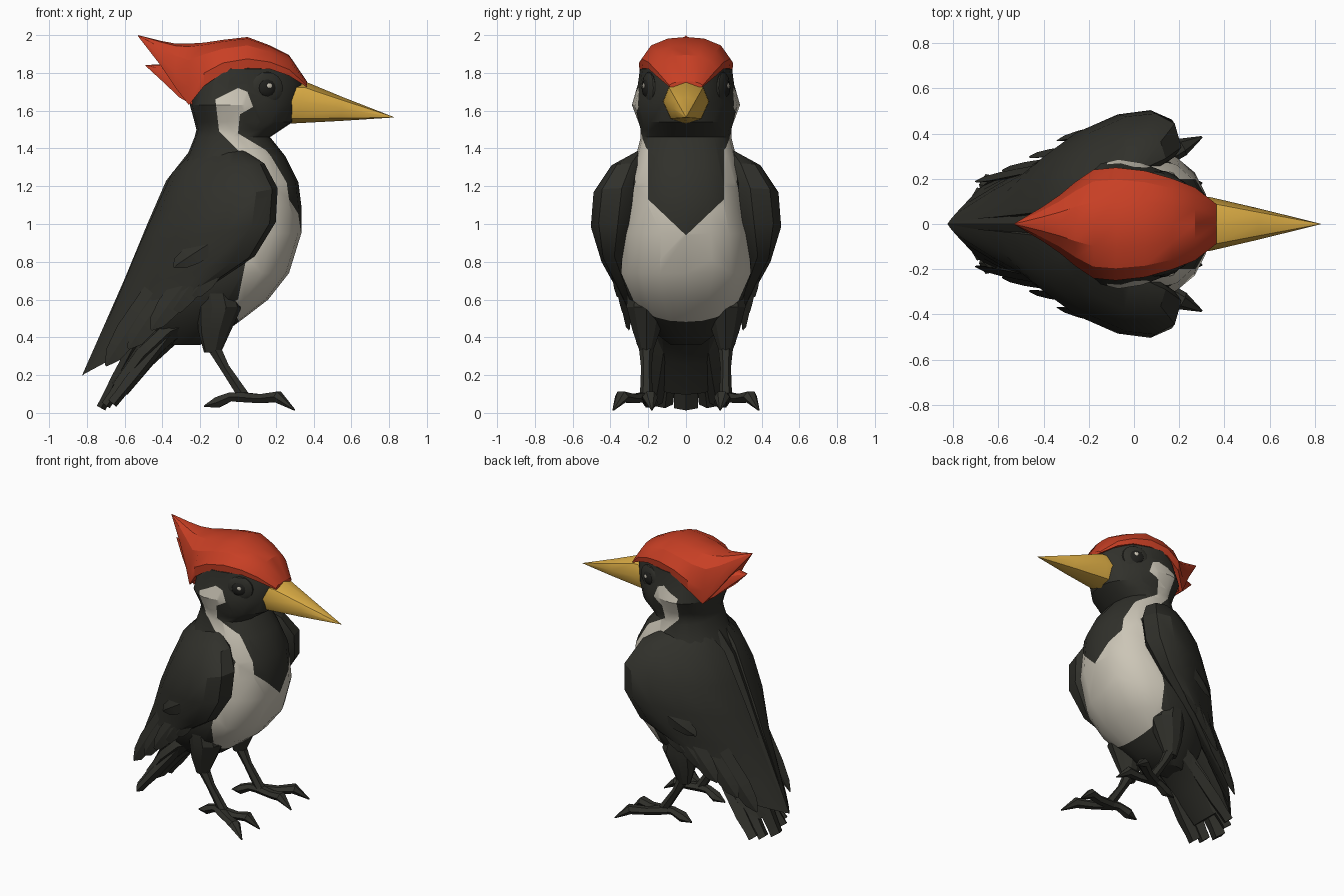
import bpy, bmesh
from math import cos, sin, pi, copysign
from mathutils import Vector

cube = bpy.data.objects.get("Cube")
if cube:
    bpy.data.objects.remove(cube, do_unlink=True)


def material(name, rgb):
    m = bpy.data.materials.new(name)
    m.use_nodes = True
    m.diffuse_color = (*rgb, 1)
    m.node_tree.nodes["Principled BSDF"].inputs["Base Color"].default_value = (*rgb, 1)
    return m


BLACK = material("charcoal feathers", (.03, .03, .024))
WHITE = material("cream feathers", (.6, .56, .47))
RED = material("red crest", (.58, .05, .018))
YELLOW = material("yellow beak", (.72, .42, .06))
EYE = material("dark eye", (.014, .014, .012))


def finish(name, bm, mats, angle=.5):
    bmesh.ops.recalc_face_normals(bm, faces=bm.faces)
    mesh = bpy.data.meshes.new(name)
    bm.to_mesh(mesh)
    bm.free()
    for m in mats:
        mesh.materials.append(m)
    ob = bpy.data.objects.new(name, mesh)
    bpy.context.collection.objects.link(ob)
    bpy.ops.object.select_all(action='DESELECT')
    ob.select_set(True)
    bpy.context.view_layer.objects.active = ob
    bpy.ops.object.shade_smooth_by_angle(angle=angle)
    return ob


def loft_mesh(rings):
    bm = bmesh.new()
    loops = [[bm.verts.new(p) for p in r] for r in rings]
    n = len(loops[0])
    for a, b in zip(loops, loops[1:]):
        for i in range(n):
            j = (i + 1) % n
            bm.faces.new((a[i], a[j], b[j], b[i]))
    bm.faces.new(loops[0])
    bm.faces.new(loops[-1])
    return bm


def loft(name, rings, mat, angle=.5):
    return finish(name, loft_mesh(rings), [mat], angle)


def rounded(n, power=2.3):
    """Unit superellipse points."""
    out = []
    for i in range(n):
        c, s = cos(2 * pi * i / n), sin(2 * pi * i / n)
        out.append((copysign(abs(c) ** (2 / power), c), copysign(abs(s) ** (2 / power), s)))
    return out


def tube(name, path, radii, n=6, flat=1.0):
    """Tapered limb along a path; flat squashes it vertically."""
    pts = [Vector(p) for p in path]
    rings = []
    for i, p in enumerate(pts):
        d = (pts[min(i + 1, len(pts) - 1)] - pts[max(i - 1, 0)]).normalized()
        u = d.cross(Vector((0, 0, 1))).normalized()
        v = u.cross(d)
        rings.append([p + u * c * radii[i] + v * s * radii[i] * flat for c, s in rounded(n, 2)])
    return loft(name, rings, BLACK)


def feather(name, base, tip, width, side_dir, thick=.018, end=.1):
    """Long blade, widest past its middle."""
    b, t, w = Vector(base), Vector(tip), Vector(side_dir).normalized()
    up = (t - b).cross(w).normalized()
    rings = []
    for f, k in ((0, .6), (.4, .95), (.72, 1), (.9, max(.7, end)), (1, end)):
        p = b.lerp(t, f)
        rings.append([p + w * width * k, p + up * thick * k, p - w * width * k, p - up * thick * k])
    return loft(name, rings, BLACK, .3)


def inside(x, y, poly):
    hit = False
    for (ax, ay), (bx, by) in zip(poly, poly[1:] + poly[:1]):
        if (ay > y) != (by > y) and x < (bx - ax) * (y - ay) / (by - ay) + ax:
            hit = not hit
    return hit


def score(bm, poly, axis):
    """Cut the mesh along polygon edges drawn in the (axis, z) plane."""
    for a, b in zip(poly, poly[1:] + poly[:1]):
        lo = [min(a[k], b[k]) for k in (0, 1)]
        hi = [max(a[k], b[k]) for k in (0, 1)]
        faces = []
        for f in bm.faces:
            us = [v.co[axis] for v in f.verts]
            zs = [v.co.z for v in f.verts]
            if min(us) <= hi[0] and max(us) >= lo[0] and min(zs) <= hi[1] and max(zs) >= lo[1]:
                faces.append(f)
        normal = Vector((0, 0, a[0] - b[0]))
        normal[axis] = b[1] - a[1]
        point = Vector((0, 0, a[1]))
        point[axis] = a[0]
        edges = {e for f in faces for e in f.edges}
        verts = {v for f in faces for v in f.verts}
        bmesh.ops.bisect_plane(bm, geom=faces + list(edges) + list(verts), dist=1e-5,
                               plane_co=point, plane_no=normal)


# Body and head: stacked rings of height, back, front, half width.
# The head narrows forward, the belly widens forward.
body = [(.36, -.42, -.2, .08), (.42, -.46, -.08, .16), (.5, -.5, .03, .23), (.6, -.52, .16, .3),
        (.74, -.51, .27, .345), (.95, -.46, .335, .33), (1.1, -.41, .335, .32),
        (1.22, -.36, .32, .31), (1.36, -.27, .25, .265), (1.46, -.23, .17, .24),
        (1.5, -.22, .23, .24), (1.54, -.23, .29, .25), (1.63, -.255, .325, .27),
        (1.74, -.24, .345, .24), (1.82, -.2, .305, .23), (1.9, -.14, .16, .14)]
rings = []
for z, b, f, w in body:
    taper = .3 * min(max((z - 1.45) / .18, 0), 1) if z > 1 else -.12
    rings.append([((b + f) / 2 + (f - b) / 2 * c, w * s * (1 - taper * c), z)
                  for c, s in rounded(20)])
bm = loft_mesh(rings)
cream = [(-.12, 1.66), (0, 1.72), (.05, 1.7), (.08, 1.62), (.01, 1.58), (0, 1.48), (.2, 1.36),
         (.5, 1.36), (.5, .36), (.02, .45), (-.04, .58), (0, .6), (.04, .8), (.08, 1),
         (.17, 1.22), (.02, 1.37), (-.1, 1.49)]
bib = [(0, .94), (.2, 1.13), (.2, 1.5), (-.2, 1.5), (-.2, 1.13)]
score(bm, cream, 0)
score(bm, bib, 1)
for f in bm.faces:
    p = f.calc_center_median()
    white = inside(p.x, p.z, cream) and not (p.x > .1 and inside(p.y, p.z, bib))
    f.material_index = int(white)
finish("body_and_head", bm, [BLACK, WHITE])


# Crest: arches of position, lower edge, top, half width
def arch(x, low, top, w):
    h = top - low
    half = [(.96, 0), (.98, .3), (.77, .73), (.4, .95)]
    pts = [(k * w, low + h * t) for k, t in half] + [(0, top)]
    pts += [(-k * w, low + h * t) for k, t in reversed(half)]
    return [(x, y, z) for y, z in pts]


loft("crest", [arch(*s) for s in (
    (.365, 1.725, 1.755, .09), (.27, 1.785, 1.895, .165), (.17, 1.82, 1.945, .205),
    (.05, 1.825, 1.99, .24), (-.08, 1.8, 1.975, .255), (-.18, 1.73, 1.96, .245),
    (-.26, 1.63, 1.955, .19), (-.33, 1.72, 1.955, .13), (-.41, 1.84, 1.97, .075),
    (-.53, 1.995, 2, .002))], RED)
loft("crest_lower_point", [arch(*s) for s in (
    (-.24, 1.63, 1.9, .17), (-.31, 1.67, 1.87, .13), (-.4, 1.755, 1.845, .07),
    (-.49, 1.838, 1.842, .002))], RED)

# Beak: eight sided cone with a slanted base
outline = [(0, .115), (.09, .085), (.12, .01), (.08, -.08),
           (0, -.105), (-.08, -.08), (-.12, .01), (-.09, .085)]
loft("beak", [[(x + slant * dz, y * k, z + dz * k) for y, dz in outline]
              for x, z, k, slant in ((.26, 1.638, 1.02, .2), (.33, 1.638, 1, .25),
                                     (.55, 1.607, .58, 0), (.825, 1.565, .01, 0))], YELLOW, .8)

# Mantle: ridge of back feathers running down to a point between the wings
loft("mantle", [[(x, 0, z), (x + .25 * w, .6 * w, z - .1 * w), (x + .7 * w, w, z - .3 * w),
                 (x + w, 0, z - .4 * w), (x + .7 * w, -w, z - .3 * w),
                 (x + .25 * w, -.6 * w, z - .1 * w)]
                for x, z, w in ((-.23, 1.42, .17), (-.38, 1.23, .21), (-.48, 1, .21),
                                (-.6, .71, .17), (-.71, .46, .11), (-.825, .2, .004))], BLACK, .8)

# Paired parts
for s, side in ((1, "left"), (-1, "right")):
    # Eye with rim and glint, turned slightly forward
    for part, size, at, mat in (("eye_rim", (.085, .022, .085), (.155, .197, 1.72), BLACK),
                                ("eye", (.05, .026, .05), (.155, .204, 1.72), EYE),
                                ("eye_glint", (.014, .005, .014), (.167, .225, 1.732), WHITE)):
        bm = bmesh.new()
        bmesh.ops.create_uvsphere(bm, u_segments=14, v_segments=8, radius=1)
        for v in bm.verts:
            dx, dy, dz = (a * b for a, b in zip(v.co, size))
            v.co = Vector((at[0] + dx, s * (at[1] + dy - .35 * dx), at[2] + dz))
        finish(side + "_" + part, bm, [mat])

    # Folded wing: back edge, front edge, thickness
    sections = [((-.2, .1, 1.42), (.03, .24, 1.39), .03),
                ((-.35, .06, 1.27), (.14, .29, 1.32), .18),
                ((-.44, .05, 1.07), (.21, .34, 1.19), .25),
                ((-.53, .04, .87), (.2, .36, 1.01), .25),
                ((-.62, .03, .65), (.09, .38, .83), .16),
                ((-.72, .02, .42), (-.24, .3, .61), .09),
                ((-.825, 0, .2), (-.64, .19, .3), .012)]
    rings = []
    for back, front, thick in sections:
        b, f = Vector(back), Vector(front)
        ring = []
        for c, k in rounded(14, 2.2):
            p = (b + f) / 2 + (f - b) / 2 * c
            p.y += thick * (k if k > 0 else .25 * k)
            ring.append((p.x, s * p.y, p.z))
        rings.append(ring)
    loft(side + "_wing", rings, BLACK)

    # Overlapping flight feathers and coverts
    for i, (base, tip, w) in enumerate((
            ((-.3, .27, .85), (-.7, .19, .25), .07), ((-.22, .3, .86), (-.58, .24, .34), .07),
            ((-.14, .35, .87), (-.46, .3, .44), .065), ((-.08, .38, .9), (-.36, .32, .52), .06),
            ((0, .4, .93), (-.25, .35, .61), .06), ((0, .46, .99), (-.34, .37, .77), .06))):
        feather(f"{side}_wing_feather_{i + 1}", (base[0], s * base[1], base[2]),
                (tip[0], s * tip[1], tip[2]), w, (.75, s * .3, -.6))

    # Thigh, shank and toes
    y = s * .21
    loft(side + "_thigh", [[(x + rx * c, y + ry * k, z) for c, k in rounded(10, 2)]
                           for z, x, rx, ry in ((.72, -.13, .1, .1), (.56, -.1, .12, .11),
                                                (.43, -.125, .085, .075),
                                                (.32, -.135, .045, .035))], BLACK)
    tube(side + "_shank", [(-.14, y, .37), (-.07, y, .24), (.03, y, .09)], [.042, .028, .034])
    for toe, path in (
            ("inner_toe", [(0, .21, .085), (.13, .2, .075), (.21, .19, .085), (.3, .18, .015)]),
            ("outer_toe", [(0, .21, .085), (.12, .28, .075), (.21, .34, .085), (.3, .385, .015)]),
            ("back_toe", [(.05, .21, .085), (-.04, .2, .085), (-.11, .19, .055),
                          (-.18, .19, .035)])):
        tube(f"{side}_{toe}", [(a, s * b, c) for a, b, c in path],
             [.038, .034, .042, .005], 6, .8)

    # Outer tail feathers
    feather(side + "_tail_inner", (-.36, s * .06, .52), (-.7, s * .115, .04), .055,
            (.1, s, -.1), .03, .85)
    feather(side + "_tail_outer", (-.3, s * .1, .5), (-.665, s * .17, .05), .065,
            (.15, s, -.1), .035, .8)

# Middle of the tail and its root under the body
feather("tail_middle", (-.42, 0, .6), (-.725, 0, .025), .075, (0, 1, 0), .03, .85)
tube("tail_root", [(-.2, 0, .5), (-.36, 0, .43), (-.5, 0, .3), (-.63, 0, .13)],
     [.18, .175, .17, .14], 8, .4)
